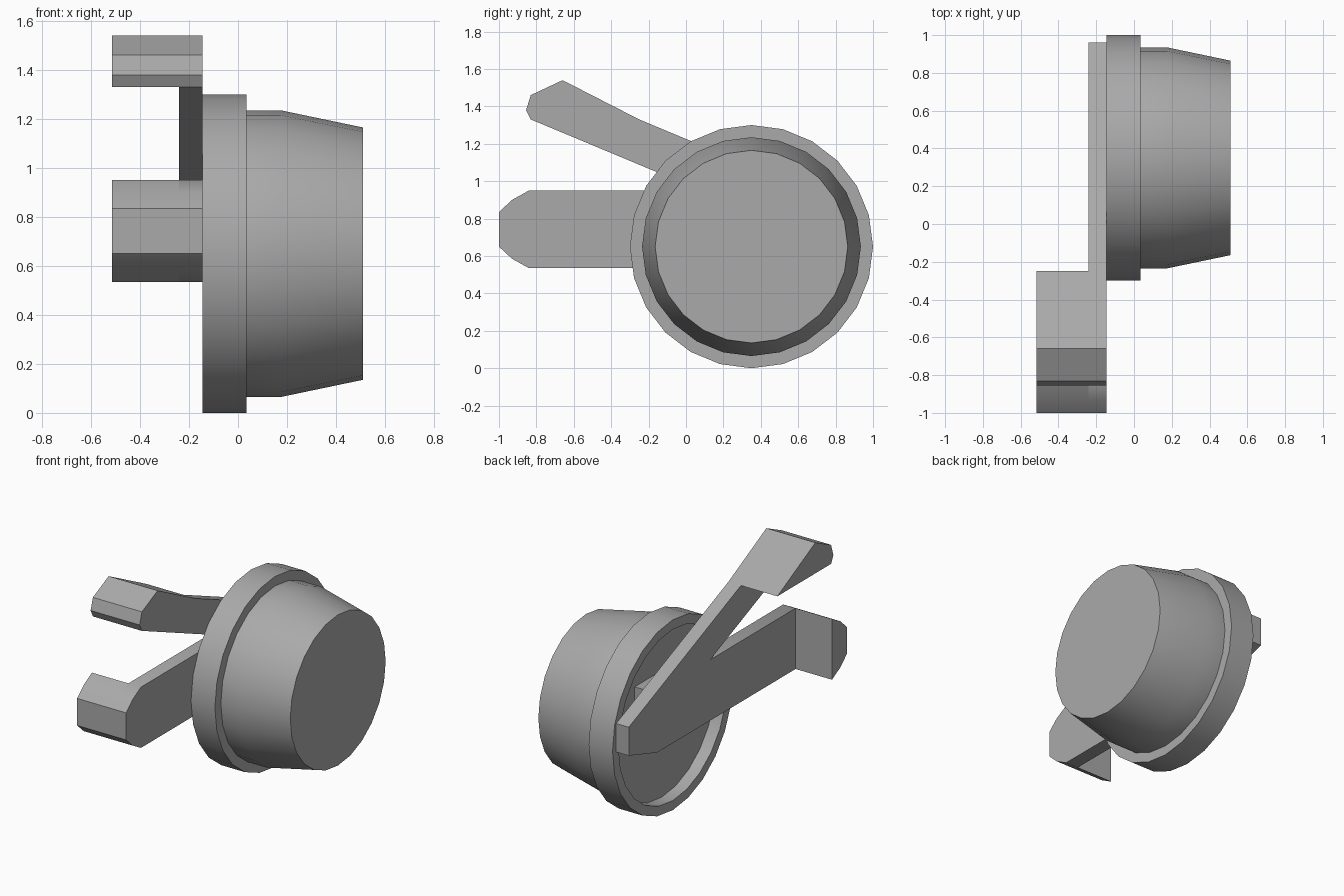
import bpy
import bmesh
from math import sin, cos, tau, radians

cube = bpy.data.objects.get("Cube")
if cube:
    bpy.data.objects.remove(cube)

grey = bpy.data.materials.new("mid grey")
grey.use_nodes = True
grey.diffuse_color = (0.4, 0.4, 0.4, 1)
grey.node_tree.nodes["Principled BSDF"].inputs["Base Color"].default_value = (0.4, 0.4, 0.4, 1)


def finish(name, bm):
    """Turn a bmesh into a named, shaded object."""
    bmesh.ops.recalc_face_normals(bm, faces=bm.faces)
    mesh = bpy.data.meshes.new(name)
    bm.to_mesh(mesh)
    bm.free()
    mesh.materials.append(grey)
    obj = bpy.data.objects.new(name, mesh)
    bpy.context.collection.objects.link(obj)
    bpy.ops.object.select_all(action="DESELECT")
    obj.select_set(True)
    bpy.context.view_layer.objects.active = obj
    bpy.ops.object.shade_smooth_by_angle(angle=radians(30))
    return obj


def lathe_x(name, profile, y, z, sides=24):
    """Revolve (x, radius) points about an axis along x, capping both ends."""
    bm = bmesh.new()
    rings = []
    for x, r in profile:
        rings.append([bm.verts.new((x, y + r * cos(tau * i / sides), z + r * sin(tau * i / sides)))
                      for i in range(sides)])
    for a, b in zip(rings, rings[1:]):
        for i in range(sides):
            j = (i + 1) % sides
            bm.faces.new((a[i], a[j], b[j], b[i]))
    bm.faces.new(rings[0])
    bm.faces.new(rings[-1])
    return finish(name, bm)


def slab(name, outline, x0, x1):
    """Extrude a (y, z) outline from x0 to x1."""
    bm = bmesh.new()
    face = bm.faces.new([bm.verts.new((x0, y, z)) for y, z in outline])
    out = bmesh.ops.extrude_face_region(bm, geom=[face])
    verts = [v for v in out["geom"] if isinstance(v, bmesh.types.BMVert)]
    bmesh.ops.translate(bm, verts=verts, vec=(x1 - x0, 0, 0))
    return finish(name, bm)


# Round body: recessed back, wide flange, tapered drum
lathe_x("body", [(-0.06, 0.585), (-0.145, 0.585), (-0.145, 0.65), (0.035, 0.65),
                 (0.035, 0.585), (0.175, 0.585), (0.51, 0.515)], 0.35, 0.65)

# Tip outlines shared by the arms and their finger tabs
upper_tip = [(-0.25, 1.33), (-0.66, 1.54), (-0.83, 1.46), (-0.855, 1.38), (-0.83, 1.33)]
lower_tip = [(-0.84, 0.95), (-0.93, 0.90), (-1, 0.835), (-1, 0.65), (-0.93, 0.585), (-0.84, 0.535)]

# Forked plate with a slanted and a level arm
slab("forked_arms", [(0.655, 0.535), (0.96, 0.63), (0.96, 0.825)] + upper_tip
     + [(0.08, 0.95)] + lower_tip, -0.24, -0.145)

# Tabs turned outward at the arm ends
slab("upper_tab", upper_tip, -0.515, -0.24)
slab("lower_tab", lower_tip, -0.515, -0.24)

# Pivot block joining the plate to the recess floor
slab("pivot_block", [(0.08, 0.56), (0.64, 0.56), (0.64, 0.93), (0.08, 0.93)], -0.15, -0.06)
